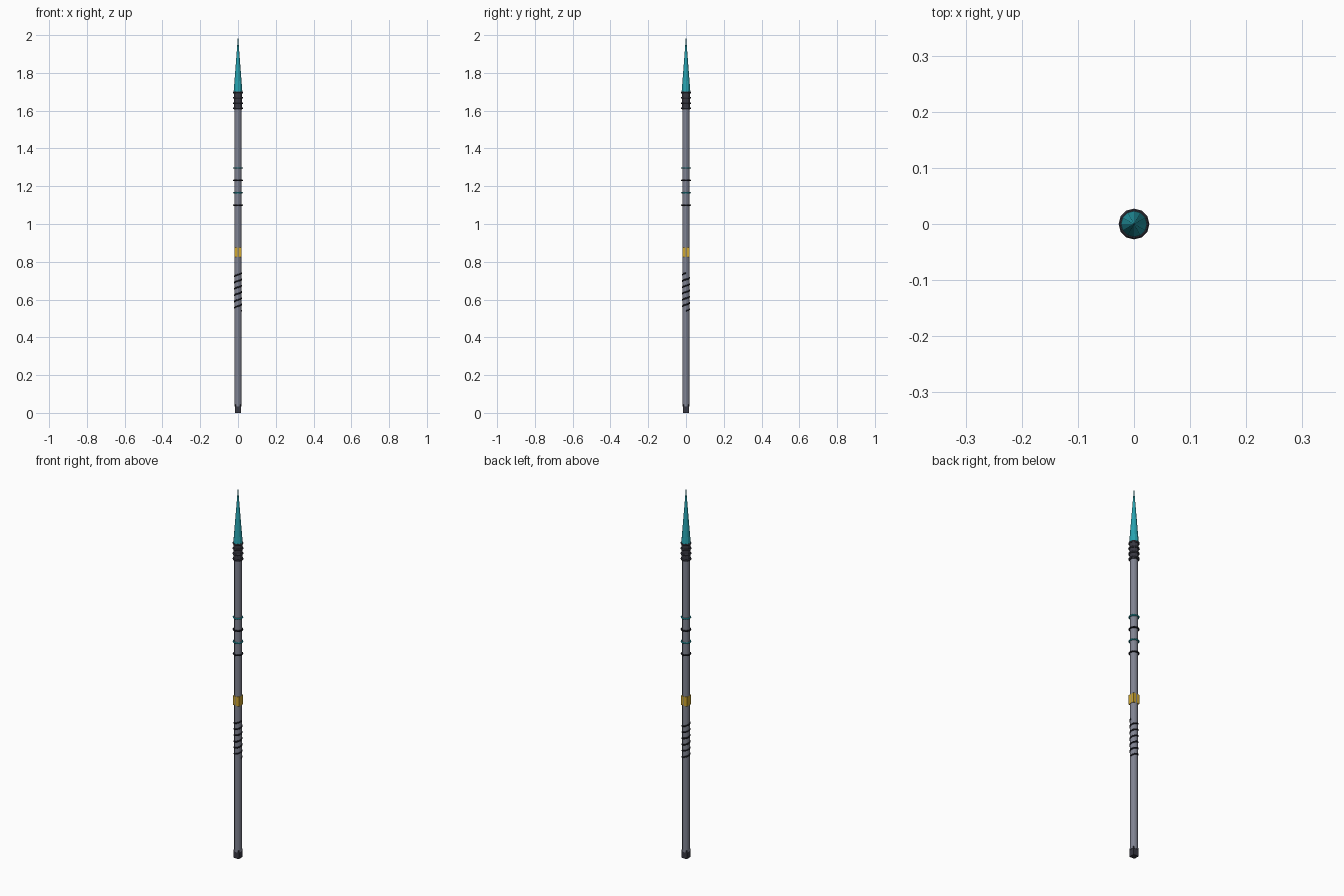
import bpy, math

if "Cube" in bpy.data.objects:
    bpy.data.objects.remove(bpy.data.objects["Cube"])


def mat(name, c):
    m = bpy.data.materials.new(name)
    m.diffuse_color = (*c, 1)
    m.use_nodes = True
    m.node_tree.nodes["Principled BSDF"].inputs["Base Color"].default_value = m.diffuse_color
    return m


STEEL = mat("grey steel", (0.22, 0.23, 0.29))
DARK = mat("dark iron", (0.04, 0.04, 0.055))
BLACK = mat("black cord", (0.012, 0.012, 0.018))
TEAL = mat("teal crystal", (0.02, 0.36, 0.43))
GOLD = mat("gold", (0.62, 0.38, 0.03))


def finish(name, m):
    o = bpy.context.object
    o.name = name
    o.data.materials.append(m)
    return o


def tube(name, m, r1, r2, z0, z1, n):
    bpy.ops.mesh.primitive_cone_add(vertices=n, radius1=r1, radius2=r2, depth=z1 - z0,
                                    location=(0, 0, (z0 + z1) / 2))
    return finish(name, m)


def ring(name, m, z, major, minor):
    bpy.ops.mesh.primitive_torus_add(major_segments=12, minor_segments=6, major_radius=major,
                                     minor_radius=minor, location=(0, 0, z))
    return finish(name, m)


def block(name, m, w, z0, z1):
    bpy.ops.mesh.primitive_cube_add(size=1, location=(0, 0, (z0 + z1) / 2))
    bpy.context.object.scale = (w, w, z1 - z0)
    return finish(name, m)


# Shaft, square butt cap and square gold block
tube("shaft", STEEL, 0.0185, 0.0185, 0.035, 1.62, 12)
block("butt_cap", DARK, 0.03, 0, 0.045)
block("gold_block", GOLD, 0.036, 0.825, 0.875)

# Spike head and ribbed collar
tube("spike", TEAL, 0.023, 0, 1.70, 2.0, 12)
tube("collar", DARK, 0.022, 0.022, 1.605, 1.705, 12)
for i in range(4):
    ring(f"collar_ring_{i + 1}", DARK, 1.612 + i * 0.028, 0.0225, 0.005)

# Alternating shaft rings
for i in range(4):
    ring(f"shaft_ring_{i + 1}", TEAL if i % 2 else BLACK, 1.10 + i * 0.0655, 0.0225, 0.004)

# Spiral grip wrap
cu = bpy.data.curves.new("grip_wrap", 'CURVE')
cu.dimensions = '3D'
cu.bevel_depth = 0.004
cu.bevel_resolution = 1
sp = cu.splines.new('POLY')
N, turns = 96, 6
sp.points.add(N)
for i, p in enumerate(sp.points):
    a = math.tau * turns * i / N
    p.co = (0.0185 * math.cos(a), 0.0185 * math.sin(a), 0.54 + 0.2 * i / N, 1)
cu.materials.append(BLACK)
wrap = bpy.data.objects.new("grip_wrap", cu)
bpy.context.collection.objects.link(wrap)
